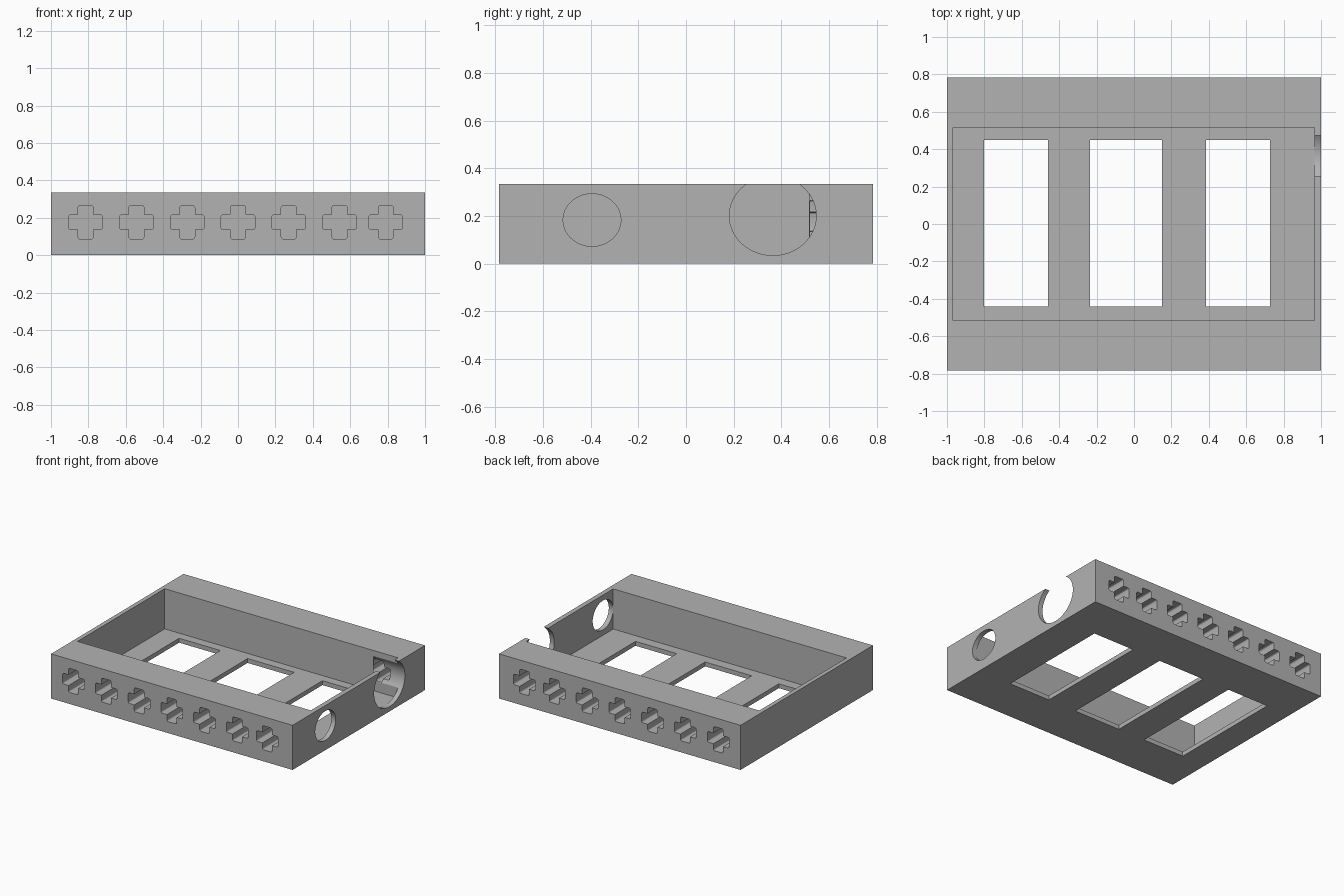
import bpy, bmesh, math
from mathutils import Matrix, Vector

if "Cube" in bpy.data.objects:
    bpy.data.objects.remove(bpy.data.objects["Cube"], do_unlink=True)

# Overall sizes
HALF_Y, HEIGHT, FLOOR = 0.783, 0.334, 0.033
INNER_Y, SKIN = 0.516, 0.003

grey = bpy.data.materials.new("plain_grey")
grey.use_nodes = True
grey.diffuse_color = (0.45, 0.45, 0.45, 1)
grey.node_tree.nodes["Principled BSDF"].inputs["Base Color"].default_value = grey.diffuse_color


def add_object(name, bm):
    bmesh.ops.recalc_face_normals(bm, faces=bm.faces)
    mesh = bpy.data.meshes.new(name)
    bm.to_mesh(mesh)
    bm.free()
    mesh.materials.append(grey)
    obj = bpy.data.objects.new(name, mesh)
    bpy.context.collection.objects.link(obj)
    return obj


def box(name, low, high):
    low, high = Vector(low), Vector(high)
    bm = bmesh.new()
    bmesh.ops.create_cube(bm, size=1)
    bmesh.ops.scale(bm, vec=high - low, verts=bm.verts)
    bmesh.ops.translate(bm, vec=(low + high) / 2, verts=bm.verts)
    return add_object(name, bm)


def side_hole(name, x0, x1, y, z, ry, rz):
    """Oval cylinder lying along x."""
    bm = bmesh.new()
    bmesh.ops.create_cone(bm, cap_ends=True, segments=64, radius1=1, radius2=1, depth=1)
    bmesh.ops.rotate(bm, matrix=Matrix.Rotation(math.pi / 2, 3, "Y"), verts=bm.verts)
    bmesh.ops.scale(bm, vec=(x1 - x0, ry, rz), verts=bm.verts)
    bmesh.ops.translate(bm, vec=((x0 + x1) / 2, y, z), verts=bm.verts)
    return add_object(name, bm)


def cross_pocket(name, x, z, y0, y1, arm=0.09, half=0.04):
    """Plus-shaped prism along y with softened outer corners."""
    bm = bmesh.new()
    verts = []
    for k in range(4):
        turn = Matrix.Rotation(k * math.pi / 2, 3, "Y")
        for px, pz in ((arm, half), (arm, -half), (half, -half)):
            verts.append(bm.verts.new(turn @ Vector((px, 0, pz)) + Vector((x, y0, z))))
    face = bm.faces.new(verts)
    outer = [v for v in verts if max(abs(v.co.x - x), abs(v.co.z - z)) > half * 1.5]
    bmesh.ops.bevel(bm, geom=outer, offset=0.012, segments=3, profile=0.5, affect="VERTICES")
    face = bm.faces[:][0]
    grown = bmesh.ops.extrude_face_region(bm, geom=[face], use_keep_orig=True)["geom"]
    bmesh.ops.translate(bm, vec=(0, y1 - y0, 0),
                        verts=[g for g in grown if isinstance(g, bmesh.types.BMVert)])
    return add_object(name, bm)


def carve(body, cutter):
    mod = body.modifiers.new("cut", "BOOLEAN")
    mod.operation, mod.solver, mod.object = "DIFFERENCE", "EXACT", cutter
    bpy.context.view_layer.objects.active = body
    bpy.ops.object.modifier_apply(modifier=mod.name)
    bpy.data.objects.remove(cutter, do_unlink=True)


# Tray block with its open cavity
tray = box("tray", (-1, -HALF_Y, 0), (1, HALF_Y, HEIGHT))
carve(tray, box("cavity", (-0.968, -INNER_Y, FLOOR), (0.964, INNER_Y, 1)))

# Three windows in the floor
for x0, x1 in ((-0.802, -0.46), (-0.235, 0.15), (0.385, 0.727)):
    carve(tray, box("floor_window", (x0, -0.441, -0.1), (x1, 0.449, 0.1)))

# Plus-shaped pockets in the front and back walls, closed by a thin skin inside
for x in (-0.815, -0.543, -0.271, 0, 0.271, 0.543, 0.79):
    for side in (-1, 1):
        carve(tray, cross_pocket("pocket", x, 0.176, side * (INNER_Y + SKIN), side * 0.9))

# Oval port and large open-topped port in the left wall
carve(tray, side_hole("small_port", 0.9, 1.1, -0.394, 0.183, 0.121, 0.11))
carve(tray, side_hole("large_port", 0.76, 1.1, 0.364, 0.201, 0.182, 0.166))

# Smooth the curved port walls, keep edges sharp
bpy.ops.object.select_all(action="DESELECT")
tray.select_set(True)
bpy.context.view_layer.objects.active = tray
bpy.ops.object.shade_smooth_by_angle(angle=math.radians(25))
